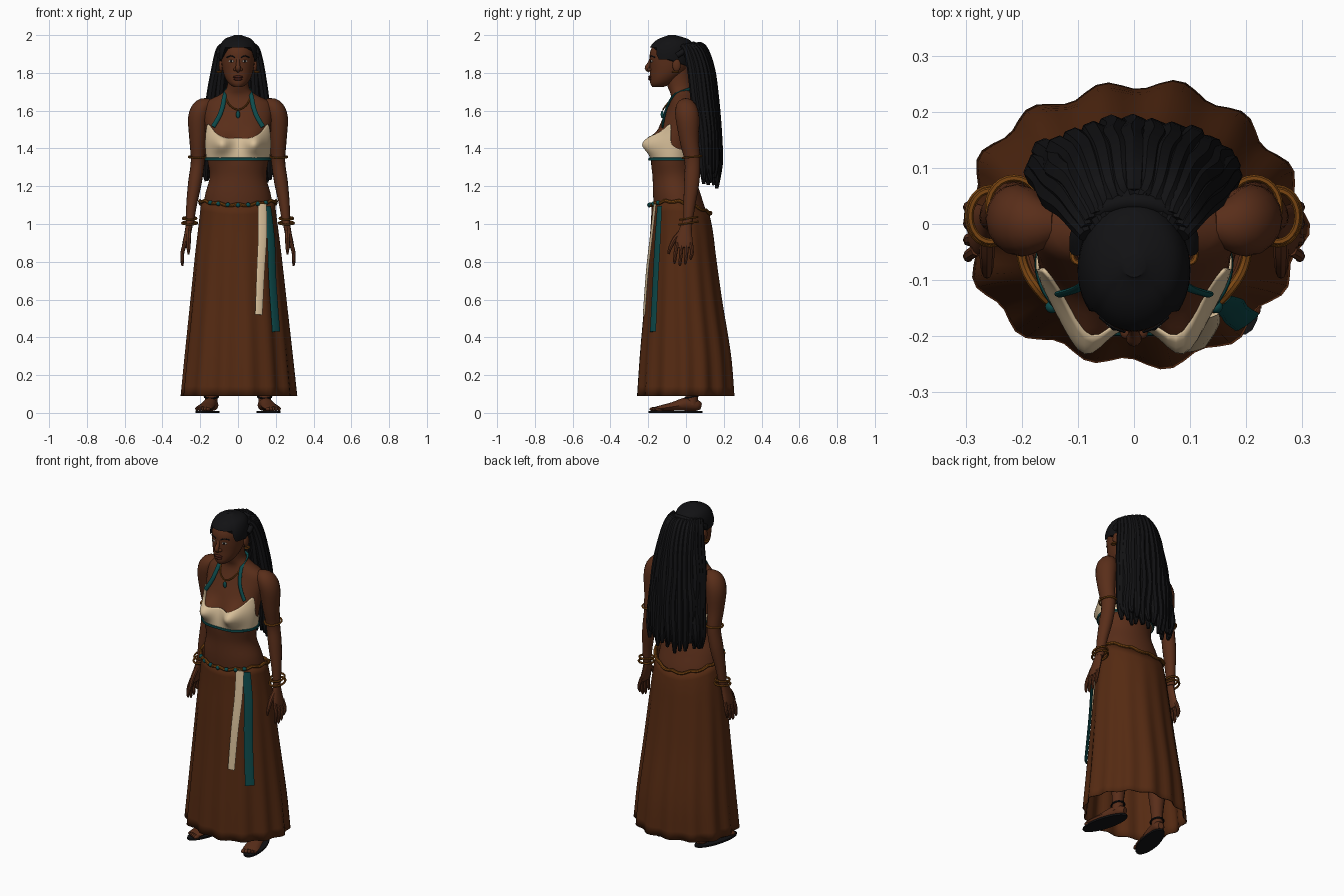
import bpy, bmesh, math, random
from mathutils import Vector

random.seed(4)
if "Cube" in bpy.data.objects:
    bpy.data.objects.remove(bpy.data.objects["Cube"], do_unlink=True)


def material(name, rgb):
    mat = bpy.data.materials.new(name)
    mat.use_nodes = True
    mat.diffuse_color = (*rgb, 1)
    bsdf = next(n for n in mat.node_tree.nodes if n.type == 'BSDF_PRINCIPLED')
    bsdf.inputs["Base Color"].default_value = (*rgb, 1)
    return mat


skin = material("brown skin", (.10, .027, .010))
cloth = material("russet cloth", (.09, .023, .006))
black = material("black", (.006, .006, .007))
cream = material("cream cloth", (.68, .52, .32))
teal = material("teal", (.004, .07, .072))
gold = material("dull gold", (.20, .062, .006))
lip = material("dark lips", (.06, .013, .008))
white = material("eye white", (.45, .40, .34))
made = []


def finish(name, bm, mat):
    bmesh.ops.recalc_face_normals(bm, faces=bm.faces)
    mesh = bpy.data.meshes.new(name)
    bm.to_mesh(mesh)
    bm.free()
    mesh.materials.append(mat)
    obj = bpy.data.objects.new(name, mesh)
    bpy.context.collection.objects.link(obj)
    made.append(obj)
    return obj


def skin_rings(name, rings, mat, closed=False, caps=True):
    bm = bmesh.new()
    loops = [[bm.verts.new(p) for p in ring] for ring in rings]
    pairs = list(zip(loops, loops[1:])) + ([(loops[-1], loops[0])] if closed else [])
    for lo, hi in pairs:
        for i in range(len(lo)):
            j = (i + 1) % len(lo)
            bm.faces.new((lo[i], lo[j], hi[j], hi[i]))
    if caps and not closed:
        bm.faces.new(loops[0])
        bm.faces.new(loops[-1])
    return finish(name, bm, mat)


def tube(name, pts, mat, ref=(0, 1, 0), closed=False, sides=10, sub=4):
    """Swept ellipse through points (x, y, z, radius across, radius along ref)."""
    pts = [Vector(p if len(p) == 5 else (*p, p[3])) for p in pts]
    n, path = len(pts), []
    get = lambda i: pts[i % n] if closed else pts[max(0, min(n - 1, i))]
    for i in range(n if closed else n - 1):
        a, b, c, d = (get(i + k) for k in (-1, 0, 1, 2))
        for k in range(sub):
            t = k / sub
            path.append(b + (c - a) * (t / 2) + (a * 2 - b * 5 + c * 4 - d) * (t * t / 2)
                        + (b * 3 - a - c * 3 + d) * (t ** 3 / 2))
    if not closed:
        path.append(pts[-1])
    rings, m = [], len(path)
    for i, p in enumerate(path):
        nxt = path[(i + 1) % m] if closed else path[min(i + 1, m - 1)]
        prv = path[i - 1] if closed else path[max(i - 1, 0)]
        t = Vector((nxt - prv)[:3]).normalized()
        across = Vector(ref).cross(t).normalized()
        along = t.cross(across)
        angles = [math.tau * k / sides for k in range(sides)]
        rings.append([Vector(p[:3]) + across * p[3] * math.cos(g) + along * p[4] * math.sin(g)
                      for g in angles])
    return skin_rings(name, rings, mat, closed)


def hoop(name, c, rx, ry, r, mat, tilt=0):
    pts = []
    for k in range(12):
        g = math.tau * k / 12
        x, y = rx * math.cos(g), ry * math.sin(g)
        pts.append((c[0] + x, c[1] + y, c[2] + tilt * y, r))
    return tube(name, pts, mat, (0, 0, 1), True, 6, 2)


def blob(name, loc, scale, mat, turn=0):
    bm = bmesh.new()
    bmesh.ops.create_uvsphere(bm, u_segments=16, v_segments=10, radius=1)
    obj = finish(name, bm, mat)
    obj.location, obj.scale, obj.rotation_euler.z = loc, scale, turn
    return obj


def lookup(table, z):
    """Smooth interpolation of table rows keyed by their first entry."""
    z = max(table[0][0], min(table[-1][0], z))
    i = max(k for k in range(len(table) - 1) if table[k][0] <= z)
    a, b = table[i], table[i + 1]
    p, q = table[max(i - 1, 0)], table[min(i + 2, len(table) - 1)]
    h = b[0] - a[0]
    t = (z - a[0]) / h
    out = []
    for k in range(1, len(a)):
        m0, m1 = (b[k] - p[k]) / (b[0] - p[0]) * h, (q[k] - a[k]) / (q[0] - a[0]) * h
        out.append(a[k] + t * m0 + t * t * (3 * (b[k] - a[k]) - 2 * m0 - m1)
                   + t ** 3 * (2 * (a[k] - b[k]) + m0 + m1))
    return out


def section(table, z, a, off=0.0):
    w, front, back = lookup(table, z)
    return Vector(((w + off) * math.cos(a),
                   (front + back) / 2 + ((back - front) / 2 + off) * math.sin(a), z))


def around(n):
    return [math.tau * k / n for k in range(n)]


# Profiles: height, half width, front depth, back depth
TORSO = [(.95, .18, -.155, .12), (1.05, .185, -.165, .11), (1.15, .175, -.174, .08),
         (1.25, .15, -.177, .05), (1.34, .162, -.185, .04), (1.43, .17, -.17, .05),
         (1.52, .175, -.14, .065), (1.6, .18, -.105, .07), (1.65, .165, -.085, .065),
         (1.685, .095, -.08, .05), (1.72, .06, -.095, .035), (1.84, .055, -.13, .01)]
HEAD = [(1.725, .022, -.178, -.12), (1.74, .045, -.188, -.08), (1.77, .066, -.19, -.04),
        (1.81, .08, -.19, 0), (1.86, .088, -.192, .02), (1.91, .09, -.19, .03),
        (1.95, .08, -.17, .025), (1.975, .057, -.135, -.005), (1.99, .01, -.085, -.065)]
SKIRT = [(.09, .3, -.25, .25), (.3, .28, -.238, .235), (.6, .25, -.215, .19),
         (.85, .225, -.198, .157), (.98, .21, -.188, .14), (1.13, .193, -.18, .105)]


def torso_point(z, a, off=0.0):
    p = section(TORSO, z, a, off)
    if math.sin(a) < 0:
        p.y -= .07 * math.exp(-((abs(p.x) - .09) / .05) ** 2 - ((z - 1.425) / .055) ** 2)
    return p


# Torso, neck and head
skin_rings("torso", [[torso_point(.95 + .89 * k / 50, a) for a in around(48)]
                     for k in range(51)], skin)
skin_rings("head", [[section(HEAD, 1.725 + .265 * k / 28, a) for a in around(32)]
                    for k in range(29)], skin)

# Halter top whose upper edge depends on the angle from the front
EDGE = [(0, 1.455), (20, 1.455), (40, 1.48), (62, 1.53), (72, 1.49),
        (85, 1.42), (120, 1.39), (180, 1.38)]


def top_edge(a):
    return lookup(EDGE, math.degrees(math.acos(max(-1, min(1, -math.sin(a))))))[0]


halter = skin_rings("halter_top", [[torso_point(1.335 + (top_edge(a) - 1.335) * k / 14, a, .006)
                                    for a in around(72)] for k in range(15)], cream, caps=False)
halter.modifiers.new("thickness", 'SOLIDIFY').thickness = .006
tube("chest_band", [(*torso_point(1.343, a, .009), .006, .008) for a in around(24)],
     teal, (0, 0, 1), True, 8, 2)
tube("neck_strap", [(s * x, y, z, .012, .006) for s, x, y, z in (
    (-1, .132, -.125, 1.515), (-1, .1, -.115, 1.57), (-1, .082, -.1, 1.62), (-1, .068, -.06, 1.685),
    (-1, .045, .03, 1.715), (1, .045, .03, 1.715), (1, .068, -.06, 1.685),
    (1, .082, -.1, 1.62), (1, .1, -.115, 1.57), (1, .132, -.125, 1.515))], teal)
tube("necklace", [(-.07, -.06, 1.68, .004), (-.045, -.105, 1.63, .004), (0, -.122, 1.605, .004),
                  (.045, -.105, 1.63, .004), (.07, -.06, 1.68, .004)], gold, sides=6)
blob("pendant", (0, -.126, 1.58), (.011, .008, .02), teal)


# Skirt with folds that deepen toward the hem
def belt_height(a):
    return 1.0775 - .0225 * math.sin(a) + .04 * math.cos(a) ** 2


def skirt_point(f, a):
    z = .09 + (belt_height(a) - .09) * f
    fold = (1 - f) * (.010 * math.cos(14 * a + .5) + .005 * math.cos(5 * a))
    return section(SKIRT, z, a, fold)


skirt = skin_rings("skirt", [[skirt_point(k / 20, a) for a in around(84)] for k in range(21)],
                   cloth, caps=False)
skirt.modifiers.new("thickness", 'SOLIDIFY').thickness = .005

# Belt, beads and hanging sashes
tube("belt", [(*section(SKIRT, belt_height(a) + .006 * math.cos(12 * a), a, .008), .009)
              for a in around(36)], gold, (0, 0, 1), True, 8, 2)
for k in range(7):
    a = math.radians(-135 + 15 * k)
    blob("belt_bead", section(SKIRT, belt_height(a), a, .012), (.012, .012, .012), teal)
tube("cream_sash", [(.128, -.165, 1.105, .024, .004), (.13, -.182, .95, .024, .004),
                    (.12, -.205, .75, .022, .004), (.11, -.222, .52, .02, .004)],
     cream, (-.25, .97, 0))
tube("teal_sash", [(.158, -.14, 1.095, .02, .004), (.175, -.15, .92, .025, .004),
                   (.183, -.162, .7, .025, .004), (.202, -.175, .43, .026, .004)],
     teal, (-.6, .8, 0))

# Hair: scalp cap with a squared hairline, then long locks
def hair_point(f, a):
    front = max(0, -math.sin(a))
    low = 1.87 + .065 * max(0, min(1, (front - .55) / .15)) - .04 * max(0, math.sin(a))
    p = section(HEAD, low + (1.99 - low) * math.sin(f * math.pi / 2), a, .01)
    p.z += .01 * f
    return p


skin_rings("hair_cap", [[hair_point(k / 14, a) for a in around(48)] for k in range(15)], black)
tube("hair_tie", [(.1 * math.sin(g), -.035 + .075 * math.cos(g), 1.9 + .05 * math.cos(g), .016)
                  for g in (math.radians(d) for d in range(-100, 101, 20))], black, (0, 0, 1))
for layer, count in ((1, 15), (.72, 10)):
    for k in range(count):
        g = math.pi * (k / (count - 1) - .5)
        s, c = math.sin(g) * layer, math.cos(g) * layer
        j = random.uniform(-.008, .008)
        tip = 1.2 + random.uniform(-.03, .04) + .05 * abs(s)
        tube("hair_lock", [(.085 * s, -.02 + .06 * c, 1.945, .014),
                           (.1 * s, .005 + .085 * c, 1.935 - .02 * abs(s), .02),
                           (.118 * s, .03 + .1 * c, 1.82, .024),
                           (.14 * s + j, .05 + .1 * c, 1.66, .026),
                           (.16 * s - j, .075 + .09 * c, 1.48, .026),
                           (.17 * s + j, .088 + .08 * c - j, 1.32, .023),
                           (.168 * s, .095 + .075 * c + j, tip, .009)], black, sides=8)


# Face
def on_face(x, z, out=0.0):
    w, front, back = lookup(HEAD, z)
    return (x, (front + back) / 2 - (back - front) / 2 * math.sqrt(1 - (x / w) ** 2) - out, z)


tube("nose", [(0, -.184, 1.875, .009), (0, -.194, 1.85, .01), (0, -.205, 1.825, .014),
              (0, -.19, 1.81, .01)], skin, (1, 0, 0))
blob("upper_lip", on_face(0, 1.779), (.027, .010, .007), lip)
blob("lower_lip", on_face(0, 1.767), (.023, .011, .008), lip)
for s in (-1, 1):
    blob("nostril", (s * .014, -.192, 1.818), (.011, .013, .009), skin)
    blob("eye", on_face(s * .036, 1.862), (.015, .005, .006), white, s * .35)
    blob("iris", on_face(s * .036, 1.862, .003), (.006, .004, .006), black, s * .35)
    tube("eyebrow", [(*on_face(s * x, z), .004) for x, z in
                     ((.016, 1.882), (.038, 1.89), (.06, 1.882))], black, (0, 0, 1), sides=6)
    blob("ear", (s * .09, -.05, 1.84), (.012, .022, .034), skin)
    hoop("earring", (s * .1, -.055, 1.805), .01, .014, .005, gold)

    # Arm, hand and bangles
    tube("arm", [(s * x, y, z, r, r * 1.12) for x, y, z, r in (
        (.14, 0, 1.635, .028), (.185, 0, 1.617, .05), (.208, .008, 1.56, .056),
        (.212, .018, 1.44, .045), (.213, .034, 1.33, .037), (.228, .03, 1.22, .036),
        (.246, .018, 1.1, .028), (.255, .01, 1.0, .021))], skin, sides=16)
    tube("palm", [(s * .255, .008, 1.02, .018, .022), (s * .264, -.004, .96, .018, .036),
                  (s * .279, -.01, .9, .015, .045), (s * .285, -.01, .875, .012, .042)],
         skin, sides=12)
    for k in range(4):
        y = -.046 + .024 * k
        tip = .79 + (.0, -.012, -.004, .02)[k]
        tube("finger", [(s * .28, y, .9, .011), (s * .294, y * 1.2, .85, .010),
                        (s * .295, y * 1.2 - .005, tip + .015, .008),
                        (s * .292, y * 1.2 - .006, tip, .004)], skin, sides=8)
    tube("thumb", [(s * .262, -.02, .965, .014), (s * .262, -.06, .92, .013),
                   (s * .262, -.085, .87, .010), (s * .262, -.092, .84, .005)], skin, sides=8)
    hoop("armband", (s * .214, .032, 1.355), .046, .05, .006, gold, .1)
    for z, size in ((1.03, .036), (1.005, .04)):
        hoop("wrist_bangle", (s * .256, .014, z), size, size + .01, .006, gold, .15)

    # Leg, foot and sandal, with toes turned slightly out
    place = lambda x, y, z: (s * (.148 + x - y * .25), y, z)
    tube("leg", [(s * .142, .03, .04, .034), (s * .14, .03, .13, .034), (s * .135, .03, .32, .055),
                 (s * .12, .01, .5, .055), (s * .1, -.01, .85, .08)], skin, sides=12)
    tube("foot", [(*place(0, y, z), ra, rb) for y, z, ra, rb in (
        (.078, .035, .016, .018), (.055, .04, .032, .03), (0, .046, .035, .035),
        (-.07, .034, .041, .023), (-.13, .026, .046, .015), (-.16, .022, .04, .011))],
        skin, (0, 0, 1), sides=12)
    for k in range(5):
        blob("toe", place(-.034 + .017 * k, -.172 + .008 * k, .02),
             (.011 - .001 * k, .022, .011), skin, s * .25)
    bm = bmesh.new()
    bmesh.ops.create_cone(bm, cap_ends=True, segments=24, radius1=1, radius2=1, depth=2)
    sole = finish("sandal_sole", bm, black)
    sole.location, sole.scale = place(0, -.055, .005), (.054, .147, .005)
    sole.rotation_euler.z = s * .25
    hoop("ankle_strap", (s * .141, .03, .085), .036, .037, .005, black, .2)

# Smooth shading with sharp edges kept
bpy.ops.object.select_all(action='DESELECT')
for obj in made:
    obj.select_set(True)
bpy.context.view_layer.objects.active = made[0]
bpy.ops.object.shade_smooth_by_angle(angle=math.radians(40))
